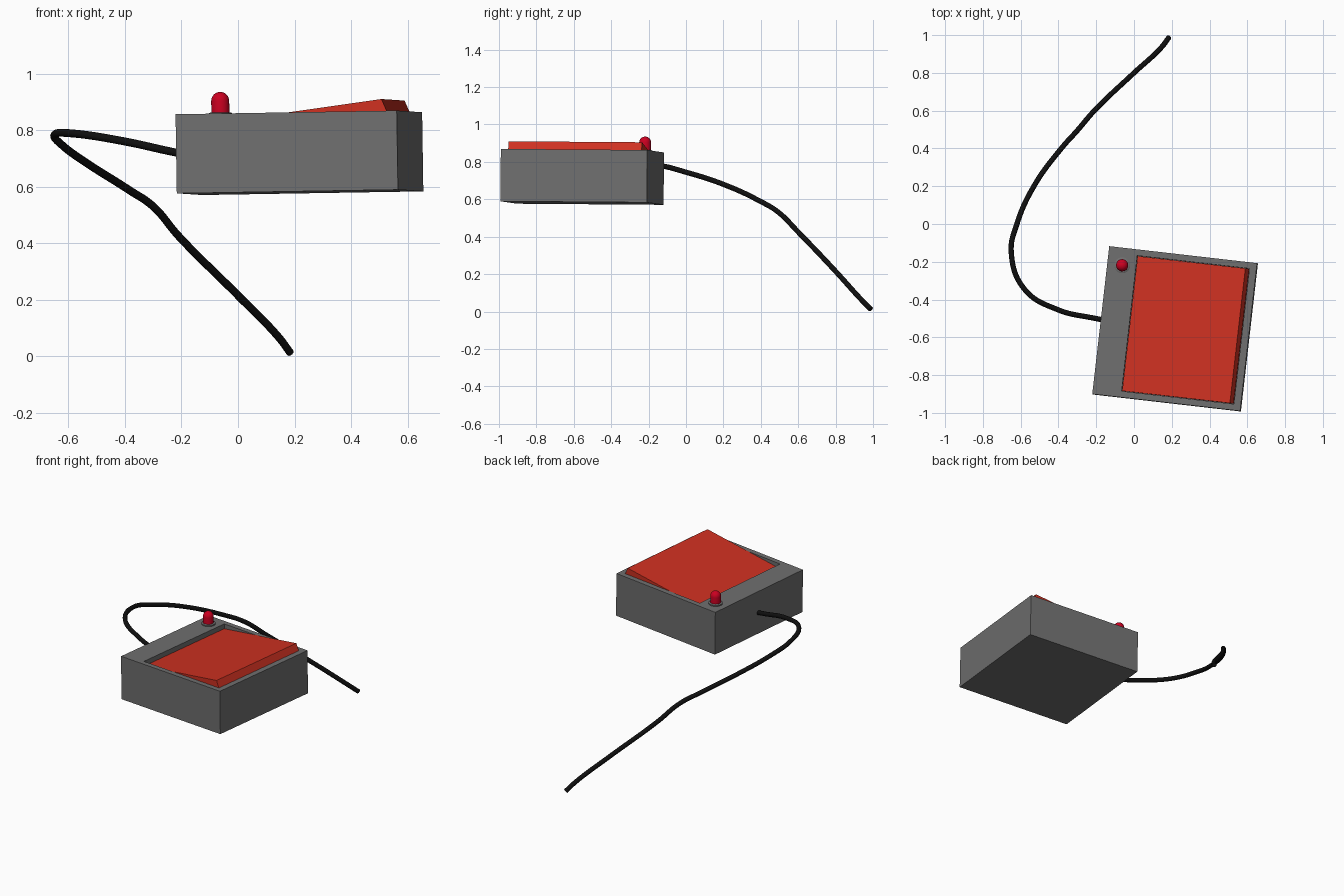
import bpy, bmesh, math
from mathutils import Matrix, Vector

if "Cube" in bpy.data.objects:
    bpy.data.objects.remove(bpy.data.objects["Cube"])

# Housing frame: slightly turned and tilted, origin at the housing centre
ax = Vector((0.993, -0.114, 0.0165)).normalized()
az = ax.cross(Vector((0.114, 0.993, -0.0076))).normalized()
ay = az.cross(ax)
FRAME = Matrix.Translation((0.2175, -0.555, 0.72)) @ Matrix((ax, ay, az)).transposed().to_4x4()
HALF, TOP = 0.394, 0.14


def material(name, color):
    m = bpy.data.materials.new(name)
    m.diffuse_color = (*color, 1)
    m.use_nodes = True
    m.node_tree.nodes["Principled BSDF"].inputs["Base Color"].default_value = m.diffuse_color
    return m


def add_mesh(name, bm, mat=None):
    bmesh.ops.recalc_face_normals(bm, faces=bm.faces)
    me = bpy.data.meshes.new(name)
    bm.to_mesh(me)
    bm.free()
    ob = bpy.data.objects.new(name, me)
    bpy.context.collection.objects.link(ob)
    ob.matrix_world = FRAME
    if mat:
        me.materials.append(mat)
    return ob


def extrude_profile(name, pts, y0, y1, mat=None):
    """Side profile (x, z) extruded along local y."""
    bm = bmesh.new()
    f = bm.faces.new([bm.verts.new((x, y0, z)) for x, z in pts])
    new = bmesh.ops.extrude_face_region(bm, geom=[f])["geom"]
    bmesh.ops.translate(bm, vec=(0, y1 - y0, 0),
                        verts=[v for v in new if isinstance(v, bmesh.types.BMVert)])
    return add_mesh(name, bm, mat)


def lathe(name, pts, centre, mat=None, steps=32):
    """Profile (radius, z) spun round a vertical axis."""
    bm = bmesh.new()
    vs = [bm.verts.new((r, 0, z)) for r, z in pts]
    es = [bm.edges.new(p) for p in zip(vs, vs[1:])]
    bmesh.ops.spin(bm, geom=vs + es, axis=(0, 0, 1), cent=(0, 0, 0),
                   angle=math.tau, steps=steps)
    bmesh.ops.remove_doubles(bm, verts=bm.verts, dist=1e-5)
    bmesh.ops.translate(bm, verts=bm.verts, vec=centre)
    ob = add_mesh(name, bm, mat)
    bpy.context.view_layer.objects.active = ob
    ob.select_set(True)
    bpy.ops.object.shade_smooth_by_angle(angle=math.radians(35))
    ob.select_set(False)
    return ob


grey = material("housing_grey", (0.16, 0.16, 0.16))
red = material("button_red", (0.62, 0.03, 0.015))
lamp_red = material("lamp_red", (0.6, 0.0, 0.015))
black = material("cable_black", (0.005, 0.005, 0.005))

# Housing with a rectangular well for the button
bm = bmesh.new()
bmesh.ops.create_cube(bm, size=1, matrix=Matrix.Diagonal((2 * HALF, 2 * HALF, 2 * TOP, 1)))
top = max(bm.faces, key=lambda f: f.calc_center_median().z)
bmesh.ops.inset_individual(bm, faces=[top], thickness=0.03)
for v in top.verts:
    v.co.x = -0.241 if v.co.x < 0 else 0.357
    v.co.y = math.copysign(0.361, v.co.y)
floor = bmesh.ops.extrude_face_region(bm, geom=[top])["geom"]
bmesh.ops.delete(bm, geom=[top], context='FACES_ONLY')
bmesh.ops.translate(bm, vec=(0, 0, -0.08),
                    verts=[v for v in floor if isinstance(v, bmesh.types.BMVert)])
add_mesh("housing", bm, grey)

# Tilted rocker button, low on the left and raised on the right
extrude_profile("rocker_button",
                [(-0.239, TOP - 0.03), (0.336, TOP + 0.042),
                 (0.355, TOP - 0.002), (0.355, TOP - 0.078), (-0.239, TOP - 0.078)],
                -0.359, 0.359, red)

# Indicator lamp and its collar
spot = (-0.314, 0.301, TOP)
lathe("lamp_collar", [(0, -0.005), (0.042, -0.005), (0.042, 0.007), (0.036, 0.010), (0, 0.010)],
      spot, grey)
dome = [(0.032 * math.cos(a), 0.051 + 0.032 * math.sin(a))
        for a in (math.pi / 2 * i / 8 for i in range(8))]
lathe("indicator_lamp", [(0, 0.004), (0.032, 0.004)] + dome + [(0, 0.083)], spot, lamp_red)

# Cable hanging from the left side
path = [(-0.12, -0.515, 0.703), (-0.22, -0.497, 0.721), (-0.40, -0.455, 0.760),
        (-0.58, -0.345, 0.788), (-0.65, -0.15, 0.782), (-0.62, 0.0, 0.745),
        (-0.53, 0.20, 0.680), (-0.385, 0.40, 0.588), (-0.30, 0.495, 0.530),
        (-0.21, 0.60, 0.425), (0.0, 0.80, 0.215), (0.145, 0.935, 0.066),
        (0.185, 0.988, 0.012)]
cu = bpy.data.curves.new("cable", 'CURVE')
cu.dimensions = '3D'
cu.bevel_depth = 0.014
cu.bevel_resolution = 4
cu.resolution_u = 10
cu.use_fill_caps = True
sp = cu.splines.new('BEZIER')
sp.bezier_points.add(len(path) - 1)
for bp, co in zip(sp.bezier_points, path):
    bp.co = co
    bp.handle_left_type = bp.handle_right_type = 'AUTO'
cu.materials.append(black)
bpy.context.collection.objects.link(bpy.data.objects.new("cable", cu))
